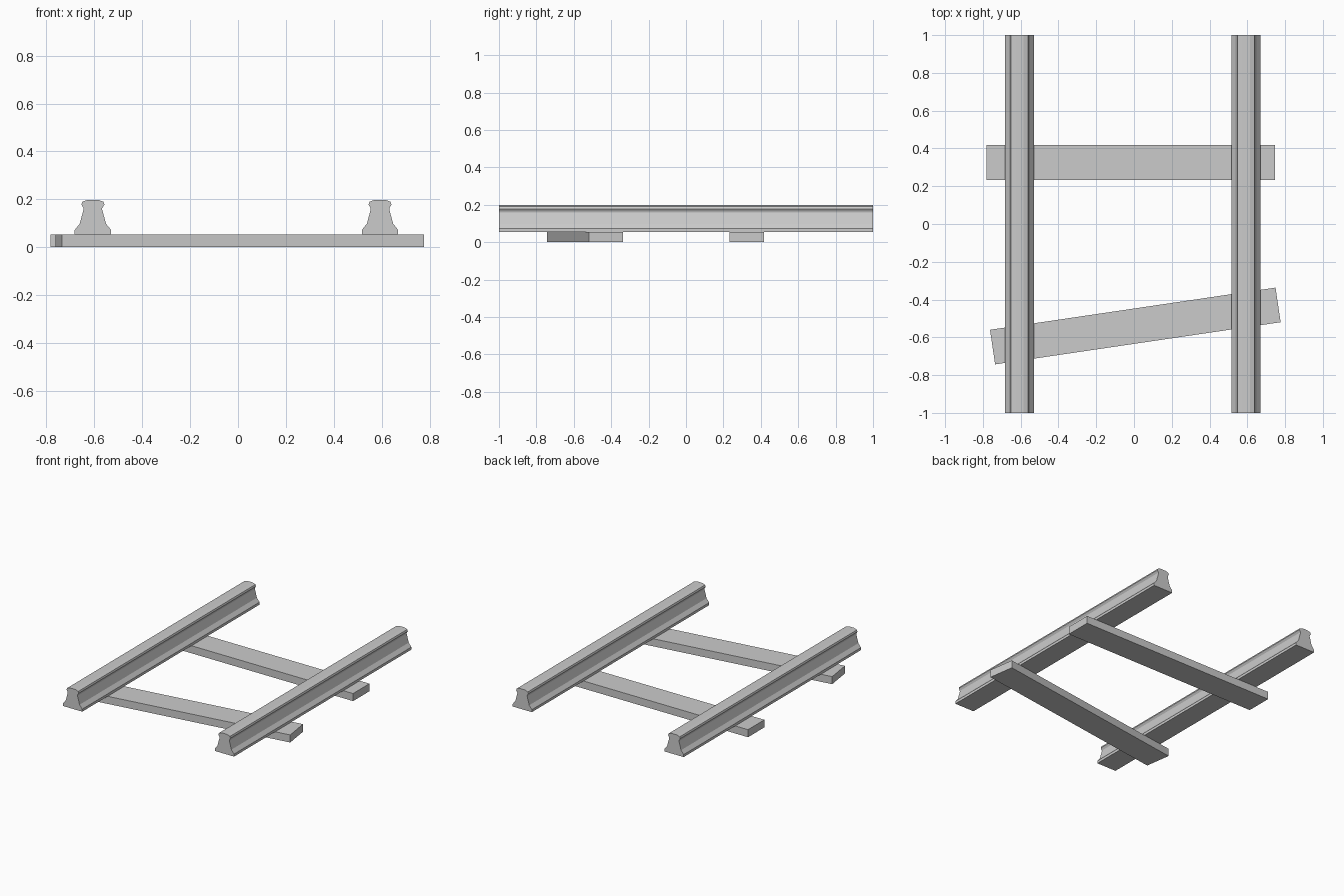
import bpy, bmesh, math

if "Cube" in bpy.data.objects:
    bpy.data.objects.remove(bpy.data.objects["Cube"])

# Right half of the rail cross-section (offset from centre, height)
HALF = [(0.076, 0.054), (0.076, 0.072), (0.055, 0.098), (0.039, 0.157),
        (0.039, 0.163), (0.048, 0.178), (0.044, 0.19), (0.022, 0.198)]


def make_object(name, bm):
    bmesh.ops.recalc_face_normals(bm, faces=bm.faces)
    mesh = bpy.data.meshes.new(name)
    bm.to_mesh(mesh)
    bm.free()
    obj = bpy.data.objects.new(name, mesh)
    bpy.context.collection.objects.link(obj)
    return obj


def rail(name, x):
    bm = bmesh.new()
    outline = HALF + [(-px, pz) for px, pz in reversed(HALF)]
    face = bm.faces.new([bm.verts.new((px, -1, pz)) for px, pz in outline])
    ext = bmesh.ops.extrude_face_region(bm, geom=[face], use_keep_orig=True)
    verts = [g for g in ext["geom"] if isinstance(g, bmesh.types.BMVert)]
    bmesh.ops.translate(bm, verts=verts, vec=(0, 2, 0))
    make_object(name, bm).location.x = x


def sleeper(name, x, y, angle):
    bm = bmesh.new()
    bmesh.ops.create_cube(bm, size=1)
    bmesh.ops.scale(bm, verts=bm.verts, vec=(1.528, 0.185, 0.054))
    obj = make_object(name, bm)
    obj.location = (x, y, 0.027)
    obj.rotation_euler.z = math.radians(angle)


# Two parallel rails
rail("left_rail", -0.606)
rail("right_rail", 0.593)

# Straight and skewed sleepers
sleeper("rear_sleeper", -0.018, 0.325, 0)
sleeper("front_sleeper", 0.007, -0.54, 8.4)
